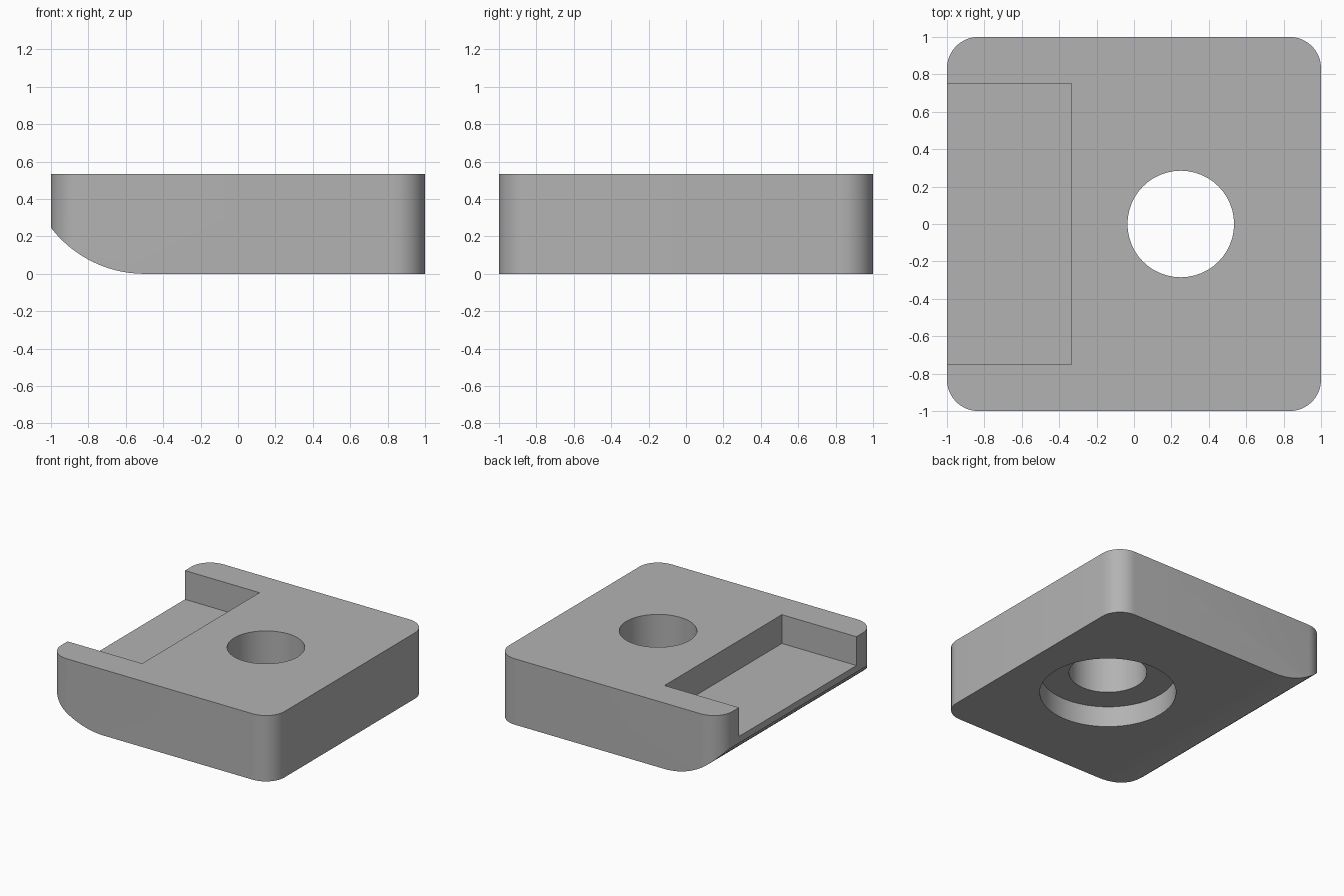
import bpy
import bmesh
from math import sin, cos, pi, radians, asin
from mathutils import Vector

old = bpy.data.objects.get("Cube")
if old:
    bpy.data.objects.remove(old, do_unlink=True)

HEIGHT = 0.533
CORNER = 0.167
HOLE_X = 0.25

grey = bpy.data.materials.new("plain grey")
grey.use_nodes = True
colour = (0.45, 0.45, 0.45, 1)
grey.diffuse_color = colour
grey.node_tree.nodes["Principled BSDF"].inputs["Base Color"].default_value = colour


def prism(name, outline, direction):
    """Extrude a closed outline of 3D points along a direction."""
    bm = bmesh.new()
    face = bm.faces.new([bm.verts.new(p) for p in outline])
    extruded = bmesh.ops.extrude_face_region(bm, geom=[face])["geom"]
    verts = [g for g in extruded if isinstance(g, bmesh.types.BMVert)]
    bmesh.ops.translate(bm, verts=verts, vec=Vector(direction))
    bmesh.ops.recalc_face_normals(bm, faces=bm.faces)
    mesh = bpy.data.meshes.new(name)
    bm.to_mesh(mesh)
    bm.free()
    mesh.materials.append(grey)
    obj = bpy.data.objects.new(name, mesh)
    bpy.context.collection.objects.link(obj)
    return obj


def arc(cx, cy, radius, start, end, steps):
    angles = [start + (end - start) * i / steps for i in range(steps + 1)]
    return [(cx + radius * cos(a), cy + radius * sin(a)) for a in angles]


def cylinder(name, radius, z0, z1):
    ring = arc(HOLE_X, 0, radius, 0, 2 * pi, 48)[:-1]
    return prism(name, [(x, y, z0) for x, y in ring], (0, 0, z1 - z0))


# Plate with rounded vertical corners
inner = 1 - CORNER
outline = []
for i, (sx, sy) in enumerate([(1, 1), (-1, 1), (-1, -1), (1, -1)]):
    outline += arc(sx * inner, sy * inner, CORNER, i * pi / 2, (i + 1) * pi / 2, 10)
plate = prism("plate", [(x, y, 0) for x, y in outline], (0, 0, HEIGHT))

# Curved underside along the right edge
radius = 0.63
sweep = asin(0.5 / radius) + 0.1
curve = arc(-0.5, radius, radius, -pi / 2 - sweep, -pi / 2, 16)
edge = [(curve[0][0], -0.1), *curve, (-0.5, -0.1)]
underside = prism("underside_cutter", [(x, -1.2, z) for x, z in edge], (0, 2.4, 0))

# Open pocket, through hole and counterbore
pocket = prism("pocket_cutter",
               [(-1.2, -0.75, 0.3), (-0.333, -0.75, 0.3),
                (-0.333, 0.75, 0.3), (-1.2, 0.75, 0.3)], (0, 0, 0.5))
hole = cylinder("hole_cutter", 0.285, -0.1, 0.7)
counterbore = cylinder("counterbore_cutter", 0.5, -0.1, 0.167)

cutters = [underside, pocket, hole, counterbore]
bpy.ops.object.select_all(action="DESELECT")
plate.select_set(True)
bpy.context.view_layer.objects.active = plate
for cutter in cutters:
    cutter.hide_render = True
    mod = plate.modifiers.new(cutter.name, "BOOLEAN")
    mod.operation = "DIFFERENCE"
    mod.solver = "EXACT"
    mod.object = cutter
    bpy.ops.object.modifier_apply(modifier=mod.name)
for cutter in cutters:
    bpy.data.objects.remove(cutter, do_unlink=True)

bpy.ops.object.shade_smooth_by_angle(angle=radians(30))
